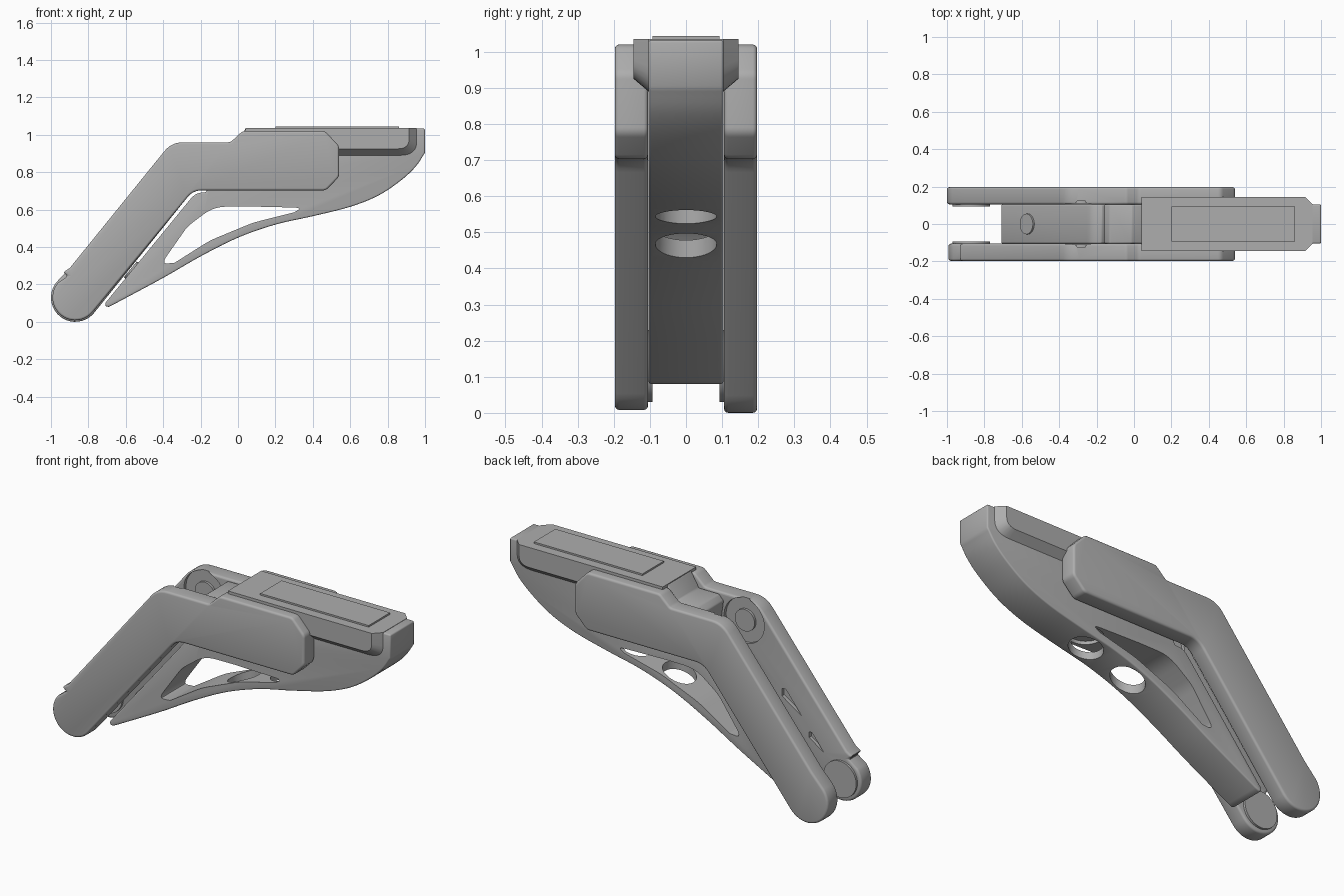
import bpy, bmesh, math
from mathutils import Vector

cube = bpy.data.objects.get("Cube")
if cube:
    bpy.data.objects.remove(cube)

grey = bpy.data.materials.new("satin grey")
grey.use_nodes = True
grey.diffuse_color = (0.42, 0.42, 0.42, 1)
grey.node_tree.nodes["Principled BSDF"].inputs["Base Color"].default_value = (0.42, 0.42, 0.42, 1)


def rounded(corners, steps=6):
    """Round each (x, z, radius) corner of a closed outline."""
    out = []
    for i, (x, z, r) in enumerate(corners):
        p = Vector((x, z))
        a = Vector(corners[i - 1][:2]) - p
        b = Vector(corners[(i + 1) % len(corners)][:2]) - p
        if r == 0:
            out.append(p)
            continue
        d = r / math.tan(a.angle(b) / 2)
        s = p + a.normalized() * min(d, a.length * 0.48)
        e = p + b.normalized() * min(d, b.length * 0.48)
        for k in range(steps + 1):
            t = k / steps
            out.append(s * (1 - t) ** 2 + p * 2 * t * (1 - t) + e * t * t)
    return out


def spline(points, steps=5):
    """Smooth open curve through the points."""
    p = [Vector(q) for q in points]
    p = [2 * p[0] - p[1]] + p + [2 * p[-1] - p[-2]]
    out = []
    for i in range(1, len(p) - 2):
        a, b, c, d = p[i - 1:i + 3]
        for k in range(steps):
            t = k / steps
            out.append(0.5 * (2 * b + (c - a) * t + (2 * a - 5 * b + 4 * c - d) * t * t
                              + (3 * b - a - 3 * c + d) * t ** 3))
    return out + [p[-2]]


def arc(cx, cz, r, start, end, n=20):
    angles = [math.radians(start + (end - start) * k / n) for k in range(n + 1)]
    return [Vector((cx + r * math.cos(t), cz + r * math.sin(t))) for t in angles]


def loft(name, sections):
    """Skin matching x-z outlines given as (y, outline)."""
    bm = bmesh.new()
    rings = [[bm.verts.new((p[0], y, p[1])) for p in pts] for y, pts in sections]
    n = len(rings[0])
    for r, s in zip(rings, rings[1:]):
        for i in range(n):
            bm.faces.new((r[i], r[(i + 1) % n], s[(i + 1) % n], s[i]))
    bm.faces.new(rings[0])
    bm.faces.new(rings[-1])
    bmesh.ops.recalc_face_normals(bm, faces=bm.faces)
    mesh = bpy.data.meshes.new(name)
    bm.to_mesh(mesh)
    bm.free()
    mesh.materials.append(grey)
    obj = bpy.data.objects.new(name, mesh)
    bpy.context.collection.objects.link(obj)
    return obj


def slab(name, pts, y0, y1):
    return loft(name, [(y0, pts), (y1, pts)])


def activate(obj):
    bpy.ops.object.select_all(action='DESELECT')
    obj.select_set(True)
    bpy.context.view_layer.objects.active = obj


def cut(obj, cutter):
    activate(obj)
    mod = obj.modifiers.new("cut", 'BOOLEAN')
    mod.object, mod.operation, mod.solver = cutter, 'DIFFERENCE', 'EXACT'
    bpy.ops.object.modifier_apply(modifier=mod.name)
    bpy.data.objects.remove(cutter)


def soften(obj, width):
    activate(obj)
    mod = obj.modifiers.new("soft edges", 'BEVEL')
    mod.width, mod.segments, mod.limit_method = width, 3, 'ANGLE'
    mod.angle_limit = math.radians(35)
    bpy.ops.object.modifier_apply(modifier=mod.name)


def smooth(obj):
    activate(obj)
    bpy.ops.object.shade_smooth_by_angle(angle=math.radians(32))


def rod(name, loc, r, depth, rot=(0, 0, 0)):
    bpy.ops.mesh.primitive_cylinder_add(vertices=48, radius=r, depth=depth, location=loc, rotation=rot)
    obj = bpy.context.object
    obj.name = name
    obj.data.materials.append(grey)
    return obj


SIDEWAYS = (math.pi / 2, 0, 0)
foot = (-0.87, 0.13)
elbow = (-0.28, 0.84)

# Bent side arms with a round foot
upper = rounded([(-0.2, 0.703, 0), (0.47, 0.703, 0.04), (0.54, 0.775, 0.04), (0.54, 0.94, 0.04),
                 (0.465, 1.02, 0.04), (0.025, 1.02, 0.04), (-0.04, 0.96, 0.03), (-0.355, 0.96, 0.13),
                 (-0.9, 0.287, 0)])
inner_bend = rounded([(-0.77, 0.05, 0), (-0.24, 0.703, 0.1), (-0.1, 0.703, 0)])[1:-1]
for label, side in (("left", 1), ("right", -1)):
    if side > 0:
        end = arc(*foot, 0.13, 141, 321)
    else:
        # The right arm steps in above its foot
        end = [Vector((-0.935, 0.265)), Vector((-0.91, 0.245))] + arc(*foot, 0.122, 141, 321)
    arm = slab(label + "_arm", upper[1:] + end + inner_bend, side * 0.105, side * 0.197)
    soften(arm, 0.012)
    # Pivot pocket and lightening pockets on the inner face
    cut(arm, rod("pocket_cutter", (elbow[0], side * 0.105, elbow[1]), 0.122, 0.036, SIDEWAYS))
    for cx, cz, s in ((-0.57, 0.47, 0.06), (-0.72, 0.29, 0.045)):
        tri = [(cx - s, cz - s), (cx + s, cz + 0.3 * s), (cx + s, cz + s), (cx + 0.6 * s, cz + s)]
        cut(arm, slab("pocket_cutter", tri, side * 0.09, side * 0.125))
    smooth(arm)
    # Round bosses on the inner faces
    for name, (x, z), r, y in (("foot_boss", foot, 0.1, 0.103), ("pivot_boss", elbow, 0.06, 0.12)):
        boss = rod(label + "_" + name, (x, side * y, z), r, 0.02, SIDEWAYS)
        smooth(boss)

# Central body with a curved underside
under = spline([(-0.67, 0.09), (-0.4, 0.235), (-0.2, 0.35), (0, 0.45), (0.2, 0.52), (0.4, 0.565),
                (0.6, 0.615), (0.75, 0.675), (0.87, 0.755), (0.95, 0.83), (1.0, 0.905)])
top = [(1.0, 1.033), (0.04, 1.033), (-0.01, 0.95), (-0.13, 0.95), (-0.16, 0.92), (-0.147, 0.83),
       (-0.155, 0.75), (-0.17, 0.692)]
shoulder = rounded([(-0.1, 0.692, 0), (-0.225, 0.692, 0.09), (-0.71, 0.1, 0)])[1:]
body = slab("body", under + top + shoulder + [(-0.708, 0.082), (-0.69, 0.08)], -0.104, 0.104)
soften(body, 0.008)
window = rounded([(-0.41, 0.31, 0.025), (-0.27, 0.51, 0.2), (-0.13, 0.615, 0.2), (0.05, 0.617, 0.3),
                  (0.34, 0.61, 0.014), (0.3, 0.585, 0.03), (0.08, 0.53, 0.5), (-0.15, 0.435, 0.5),
                  (-0.34, 0.315, 0.03)])
cut(body, slab("window_cutter", window, -0.3, 0.3))
for x, z in ((0.04, 0.47), (0.3, 0.53)):
    cut(body, rod("hole_cutter", (x, 0, z), 0.085, 0.2))
smooth(body)

# Round button on the strut
slope = math.atan2(0.592, 0.485)
button = rod("strut_button", (-0.568, 0, 0.274), 0.055, 0.02, (0, -slope, 0))
smooth(button)

# Overhanging deck with chamfered lower sides
wide = rounded([(0.04, 0.89, 0), (0.955, 0.89, 0.09), (0.955, 1.035, 0), (0.04, 1.035, 0)])
slim = rounded([(0.04, 0.925, 0), (0.915, 0.925, 0.06), (0.915, 1.035, 0), (0.04, 1.035, 0)])
deck = loft("deck", [(-0.145, slim), (-0.104, wide), (0.104, wide), (0.145, slim)])
smooth(deck)

# Thin cover plate on the deck
slab("cover_plate", [(0.2, 1.03), (0.86, 1.03), (0.86, 1.044), (0.2, 1.044)], -0.093, 0.093)
